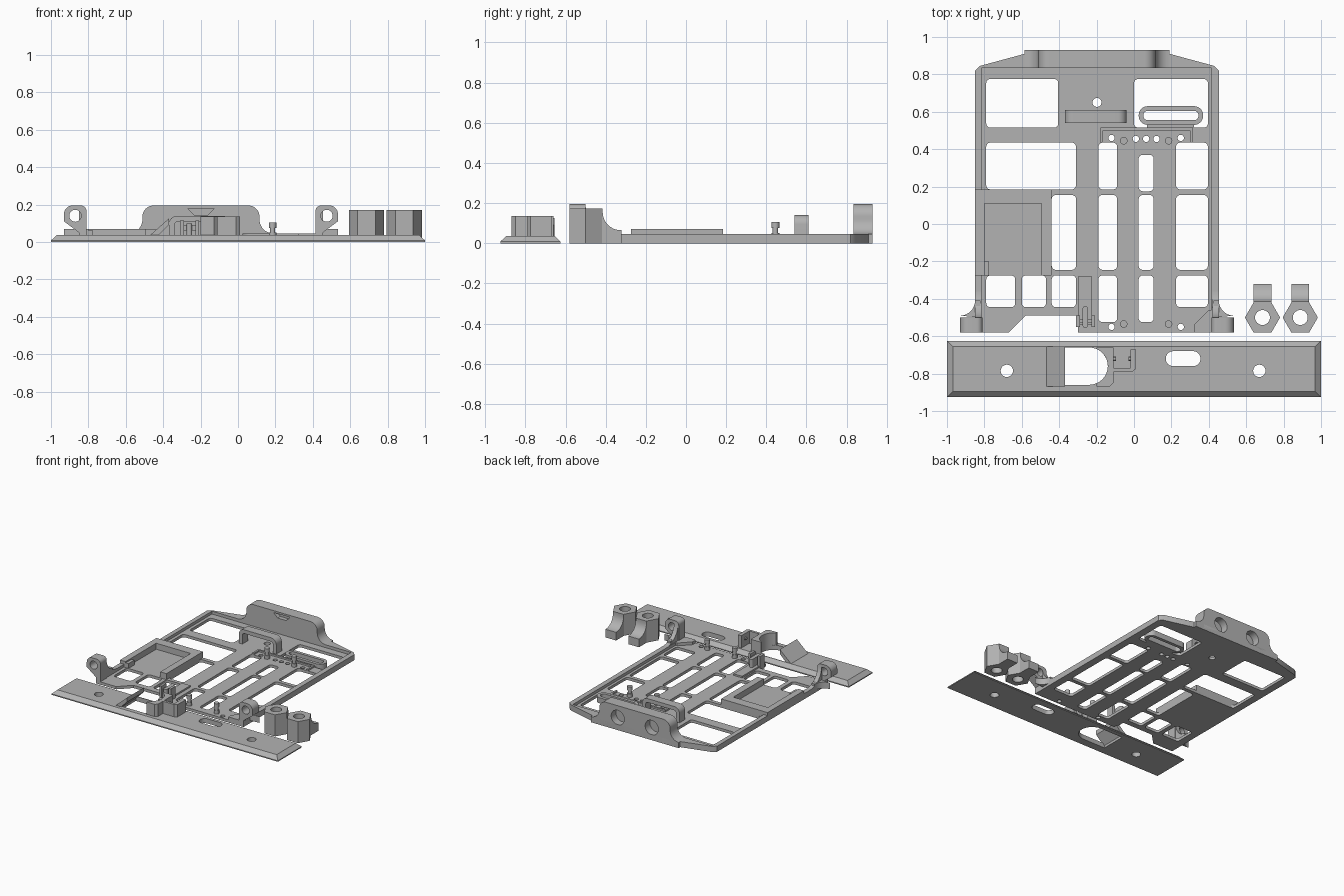
import bpy, bmesh
from math import cos, sin, radians
from mathutils import Vector

if "Cube" in bpy.data.objects:
    bpy.data.objects.remove(bpy.data.objects["Cube"], do_unlink=True)

grey = bpy.data.materials.new("plain grey")
grey.use_nodes = True
grey.diffuse_color = (0.45, 0.45, 0.45, 1)
grey.node_tree.nodes["Principled BSDF"].inputs["Base Color"].default_value = grey.diffuse_color

MIDDLE = -0.198   # symmetry line of the tray
FLOOR, RIM = 0.022, 0.045
parts = []


def arc(x, y, radius, start, end, steps=8):
    angles = [radians(start + (end - start) * i / steps) for i in range(steps + 1)]
    return [(x + radius * cos(a), y + radius * sin(a)) for a in angles]


def circle(x, y, radius, sides=24):
    return arc(x, y, radius, 0, 360, sides)[:-1]


def rect(left, right, bottom, top, r=0.0):
    if r == 0:
        return [(left, bottom), (right, bottom), (right, top), (left, top)]
    return (arc(right - r, top - r, r, 0, 90) + arc(left + r, top - r, r, 90, 180)
            + arc(left + r, bottom + r, r, 180, 270) + arc(right - r, bottom + r, r, 270, 360))


def mirrored(loop):
    return [(2 * MIDDLE - x, y) for x, y in loop]


def slab(name, loops, low, high, plane="xy"):
    """Filled outline with holes, extruded along the axis missing from plane."""
    curve = bpy.data.curves.new(name, "CURVE")
    curve.dimensions, curve.fill_mode = "2D", "BOTH"
    curve.extrude = (high - low) / 2
    for loop in loops:
        spline = curve.splines.new("POLY")
        spline.points.add(len(loop) - 1)
        for point, (u, v) in zip(spline.points, loop):
            point.co = (u, v, 0, 1)
        spline.use_cyclic_u = True
    helper = bpy.data.objects.new(name + " outline", curve)
    bpy.context.collection.objects.link(helper)
    graph = bpy.context.evaluated_depsgraph_get()
    mesh = bpy.data.meshes.new_from_object(helper.evaluated_get(graph))
    bpy.data.objects.remove(helper, do_unlink=True)
    bm = bmesh.new()
    bm.from_mesh(mesh)
    middle = (low + high) / 2
    for vert in bm.verts:
        u, v, w = vert.co
        w += middle
        vert.co = Vector({"xy": (u, v, w), "xz": (u, w, v), "yz": (w, u, v)}[plane])
    bmesh.ops.remove_doubles(bm, verts=bm.verts, dist=0.0002)
    bmesh.ops.recalc_face_normals(bm, faces=bm.faces)
    bm.to_mesh(mesh)
    bm.free()
    mesh.materials.clear()
    mesh.materials.append(grey)
    obj = bpy.data.objects.new(name, mesh)
    bpy.context.collection.objects.link(obj)
    parts.append(obj)
    return obj


# Tray floor with its grid of windows and screw holes
back_edge = [(0.455, 0.82), (0.43, 0.845), (0.115, 0.93), (-0.51, 0.93), (-0.825, 0.845), (-0.85, 0.82)]
front_edge = [(-0.85, -0.58), (-0.67, -0.58), (-0.58, -0.49), (-0.3, -0.49), (-0.3, -0.58), (0.455, -0.58)]
upper, middle, lower, short = (0.185, 0.435), (-0.245, 0.155), (-0.525, -0.275), (-0.445, -0.275)
columns = [
    ((-0.79, -0.405), [(0.515, 0.775)]),
    ((0, 0.395), [(0.515, 0.775)]),
    ((-0.79, -0.31), [upper]),
    ((-0.44, -0.31), [middle, short]),
    ((-0.79, -0.635), [short]),
    ((-0.6, -0.47), [short]),
    ((-0.19, -0.09), [upper, middle, lower]),
    ((0.025, 0.105), [(0.175, 0.37), middle, lower]),
    ((0.225, 0.395), [upper, middle, short]),
]
windows = [rect(*xs, *ys, 0.022) for xs, rows in columns for ys in rows]
screws = [circle(x, y, 0.017, 16) for x in (-0.12, 0.25) for y in (0.46, -0.55)]
wires = [circle(x, 0.455, 0.017, 16) for x in (0.01, 0.065, 0.12)]
slab("tray_floor", [front_edge + back_edge, circle(MIDDLE, 0.65, 0.024)] + windows + screws + wires, 0, FLOOR)
slab("tray_rim", [[(0.415, -0.58), (0.455, -0.58)] + back_edge +
     [(-0.85, -0.58), (-0.815, -0.58), (-0.815, 0.835), (0.415, 0.835)]], 0, RIM)
slab("front_corner_gusset", [[(0.32, -0.58), (0.42, -0.58), (0.42, -0.46), (0.4, -0.46), (0.32, -0.54)]], 0, RIM)

# Board mount: ledge and snap pegs
slab("board_ledge", [[(-0.18, 0.435), (-0.18, 0.515), (0.315, 0.515), (0.315, 0.435),
                      (0.3, 0.435), (0.3, 0.5), (-0.165, 0.5), (-0.165, 0.435)]], 0, 0.035)
for x in (-0.055, 0.185):
    for y in (0.445, -0.535):
        for label, radius, low, high in (("base", 0.02, 0, 0.05), ("neck", 0.014, 0.05, 0.075), ("head", 0.02, 0.075, 0.105)):
            slab("peg_" + label, [circle(x, y, radius, 16)], low, high)

# Pocket on the left of the tray
slab("pocket_walls", [[(-0.85, -0.275), (-0.8, -0.275), (-0.8, 0.11), (-0.495, 0.11), (-0.495, -0.275),
                       (-0.44, -0.275), (-0.44, 0.185), (-0.85, 0.185)]], 0, 0.07)
slab("pocket_stop", [rect(-0.85, -0.775, -0.275, -0.2)], 0, 0.06)

# Cable ring and strap arch
slab("cable_ring", [rect(0.025, 0.37, 0.53, 0.63, 0.049), rect(0.05, 0.345, 0.555, 0.605, 0.024)], 0, RIM)
slab("ring_foot", [rect(0.07, 0.32, 0.51, 0.54)], 0, FLOOR)
strap = [(-0.04, 0)] + arc(-0.085, 0.095, 0.045, 0, 90) + arc(-0.325, 0.095, 0.045, 90, 180) + [(-0.37, 0)]
strap += [(-0.34, 0)] + arc(-0.32, 0.09, 0.02, 180, 90) + arc(-0.09, 0.09, 0.02, 90, 0) + [(-0.07, 0)]
slab("strap_arch", [strap], 0.54, 0.61, "xz")

# Rear handle: blind round sockets behind, slanted slot in front
half = arc(0.055, 0.135, 0.06, 90, 0) + arc(0.19, 0.12, 0.075, 180, 270) + [(0.19, 0)]
handle = half + mirrored(half)[::-1]
slot = [(-0.235, 0.145), (-0.16, 0.145), (-0.125, 0.18), (-0.27, 0.18)]
sockets = [circle(MIDDLE + side * 0.15, 0.1, 0.058, 32) for side in (-1, 1)]
slab("handle_front", [handle, slot], 0.835, 0.87, "xz")
slab("handle_back", [handle] + sockets, 0.87, 0.93, "xz")

# Pivot ears at the front corners with swept buttresses
ear = [(-0.81, 0), (-0.85, 0), (-0.85, 0.05), (-0.93, 0.11)] + arc(-0.885, 0.15, 0.045, 180, 90) + arc(-0.84, 0.165, 0.03, 90, 0)
pivot = circle(-0.87, 0.14, 0.032)
sweep = [(-0.58, 0), (-0.58, 0.165)] + arc(-0.36, 0.185, 0.14, 180, 270) + [(-0.335, 0.045), (-0.335, 0)]
fillet = [(-0.82, -0.5)] + arc(-0.93, -0.41, 0.08, 270, 360) + [(-0.82, -0.41)]
for side, place in (("right", list), ("left", mirrored)):
    slab(side + "_ear", [place(ear), place(pivot)], -0.58, -0.5, "xz")
    edges = sorted(x for x, _ in place([(-0.85, 0), (-0.815, 0)]))
    slab(side + "_ear_buttress", [[p for p in sweep if p[0] > -0.51] + [(-0.5, 0)]], *edges, "yz")
    slab(side + "_ear_fillet", [place(fillet)], 0.02, 0.07)

# Latch at the front of the tray
slab("latch_strip", [rect(-0.3, -0.225, -0.54, -0.28)], 0, 0.035)
for x in (-0.31, -0.228):
    slab("latch_post", [rect(x, x + 0.02, -0.55, -0.49)], 0, 0.115)
slab("latch_bar", [rect(-0.3, -0.22, 0.06, 0.09)], -0.53, -0.51, "xz")
slab("latch_tongue", [rect(-0.275, -0.245, -0.555, -0.44, 0.014)], 0, 0.1)

# Loose crossbar: bevelled edge, holes and window
window = [(-0.44, -0.86)] + arc(-0.24, -0.76, 0.1, -90, 90, 16) + [(-0.44, -0.66)]
bolts = [circle(x, -0.785, 0.033) for x in (-0.68, 0.67)]
bar = slab("crossbar", [rect(-1, 1, -0.925, -0.625), window, rect(0.17, 0.355, -0.76, -0.68, 0.039)] + bolts, 0.008, 0.037)
for vert in bar.data.vertices:
    if vert.co.z > 0.03:
        if abs(vert.co.x) > 0.99:
            vert.co.x *= 0.968
        if abs(vert.co.y + 0.775) > 0.14:
            vert.co.y = -0.775 + (vert.co.y + 0.775) * 0.8
slab("crossbar_base", [rect(-1, 1, -0.925, -0.625), window, rect(0.17, 0.355, -0.76, -0.68, 0.039)] + bolts, 0, 0.008)

# Crossbar ramp, rounded stop and catch
slab("ramp", [[(-0.47, 0), (-0.47, 0.036), (-0.37, 0.125), (-0.37, 0.09), (-0.44, 0.02), (-0.44, 0)]], -0.87, -0.655, "xz")
slab("rounded_stop", [[(-0.2, -0.868)] + arc(-0.24, -0.76, 0.1, -66, 66, 16) +
     [(-0.2, -0.66), (-0.11, -0.66), (-0.11, -0.85), (-0.128, -0.868)]], 0.01, 0.135)
slab("catch_wall", [[(-0.12, -0.79), (-0.01, -0.79), (0.01, -0.775), (0.01, -0.67),
                     (-0.02, -0.67), (-0.02, -0.77), (-0.12, -0.77)]], 0.01, 0.135)
for x in (-0.11, -0.03):
    slab("catch_nub", [circle(-0.72, 0.095, 0.012, 12)], x, x + 0.015, "yz")

# Two loose hexagonal knobs with curved feet
foot = [(-0.44, 0), (-0.32, 0), (-0.32, 0.065)] + arc(-0.325, 0.155, 0.09, 270, 180) + [(-0.415, 0.172), (-0.44, 0.172)]
for x in (0.687, 0.889):
    slab("knob", [circle(x, -0.5, 0.094, 6), circle(x, -0.5, 0.04)], 0, 0.172)
    slab("knob_foot", [foot], x - 0.047, x + 0.047, "yz")

bpy.ops.object.select_all(action="DESELECT")
for part in parts:
    part.select_set(True)
bpy.context.view_layer.objects.active = parts[0]
bpy.ops.object.shade_smooth_by_angle(angle=radians(30))
